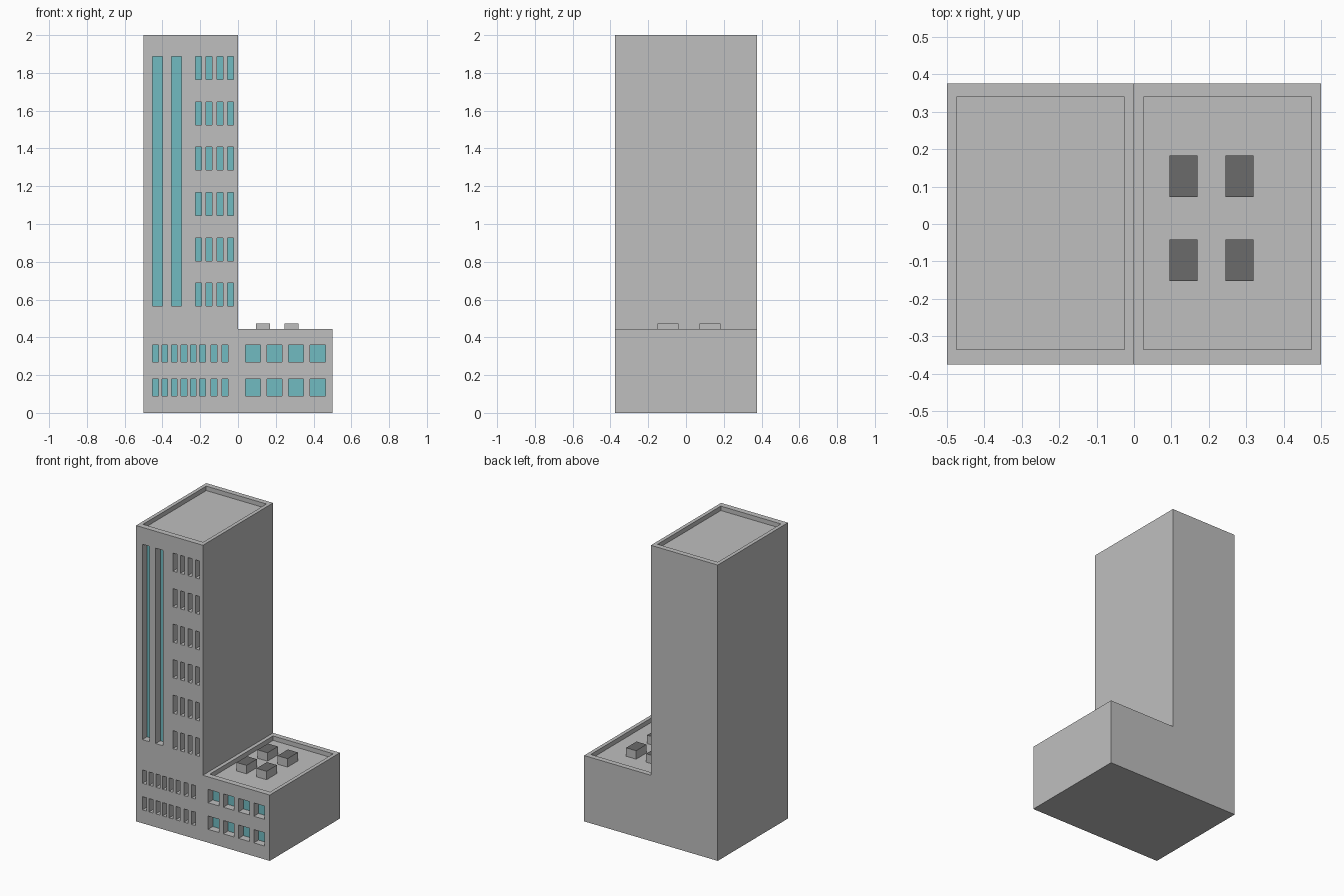
import bpy, bmesh
from mathutils import Matrix, Vector

if "Cube" in bpy.data.objects:
    bpy.data.objects.remove(bpy.data.objects["Cube"])


def material(name, rgb):
    m = bpy.data.materials.new(name)
    m.diffuse_color = (*rgb, 1)
    m.use_nodes = True
    m.node_tree.nodes["Principled BSDF"].inputs["Base Color"].default_value = m.diffuse_color
    return m


concrete = material("light_grey_concrete", (0.52, 0.52, 0.52))
glass = material("teal_glass", (0.165, 0.50, 0.535))
dark = material("dark_grey_vent", (0.145, 0.145, 0.145))

FRONT, BACK = -0.375, 0.375
TOP, LOW = 2.0, 0.445          # roof heights
REVEAL = 0.05                  # window depth
RECESS = 0.03                  # parapet depth


def add_box(bm, x0, x1, y0, y1, z0, z1):
    size = Vector((x1 - x0, y1 - y0, z1 - z0))
    mid = Vector((x0 + x1, y0 + y1, z0 + z1)) / 2
    bmesh.ops.create_cube(bm, size=1, matrix=Matrix.Translation(mid) @ Matrix.Diagonal((*size, 1)))


def make_object(name, bm, mats):
    bmesh.ops.recalc_face_normals(bm, faces=bm.faces)
    me = bpy.data.meshes.new(name)
    bm.to_mesh(me)
    bm.free()
    for m in mats:
        me.materials.append(m)
    ob = bpy.data.objects.new(name, me)
    bpy.context.collection.objects.link(ob)
    return ob


# L-shaped building body, extruded front to back
bm = bmesh.new()
outline = [(-0.5, 0), (0.5, 0), (0.5, LOW), (0, LOW), (0, TOP), (-0.5, TOP)]
face = bm.faces.new([bm.verts.new((x, FRONT, z)) for x, z in outline])
ext = bmesh.ops.extrude_face_region(bm, geom=[face])
moved = [v for v in ext["geom"] if isinstance(v, bmesh.types.BMVert)]
bmesh.ops.translate(bm, verts=moved, vec=(0, BACK - FRONT, 0))
building = make_object("building_body", bm, [concrete, glass])

# Cutters for windows and roof recesses
bm = bmesh.new()


def window(x0, x1, z0, z1):
    add_box(bm, x0, x1, FRONT - 0.1, FRONT + REVEAL, z0, z1)


# tall stair windows
window(-0.453, -0.400, 0.565, 1.886)
window(-0.353, -0.298, 0.565, 1.886)
# six storeys of narrow tower windows
for row in range(6):
    for col in range(4):
        x, z = -0.225 + col * 0.0563, 0.565 + row * 0.24
        window(x, x + 0.032, z, z + 0.122)
# two lower storeys
for z in (0.09, 0.27):
    for x in (-0.437, -0.387, -0.337, -0.286, -0.237, -0.188, -0.127, -0.069):
        window(x - 0.015, x + 0.015, z, z + 0.09)
    for col in range(4):
        x = 0.039 + col * 0.114
        window(x, x + 0.081, z, z + 0.09)
# parapet recesses
add_box(bm, -0.475, -0.025, -0.336, 0.339, TOP - RECESS, TOP + 0.1)
add_box(bm, 0.025, 0.475, -0.336, 0.339, LOW - RECESS, LOW + 0.1)
cutter = make_object("cutter", bm, [concrete])
cutter.hide_render = True

mod = building.modifiers.new("openings", "BOOLEAN")
mod.operation = "DIFFERENCE"
mod.solver = "EXACT"
mod.object = cutter
bpy.context.view_layer.update()
deps = bpy.context.evaluated_depsgraph_get()
cut = bpy.data.meshes.new_from_object(building.evaluated_get(deps))
building.modifiers.clear()
building.data = cut
bpy.data.objects.remove(cutter)

# Glass panes are the forward-facing faces at the reveal depth
cut.materials.clear()
for m in (concrete, glass):
    cut.materials.append(m)
for p in cut.polygons:
    pane = p.normal.y < -0.9 and abs(p.center.y - FRONT - REVEAL) < 0.002
    p.material_index = 1 if pane else 0

# Rooftop units with dark tops
for i, x in enumerate((0.095, 0.245)):
    for j, y in enumerate((-0.152, 0.072)):
        bm = bmesh.new()
        add_box(bm, x, x + 0.075, y, y + 0.111, LOW - RECESS, 0.472)
        unit = make_object(f"rooftop_unit_{i}{j}", bm, [concrete, dark])
        for p in unit.data.polygons:
            p.material_index = 1 if p.normal.z > 0.9 else 0
